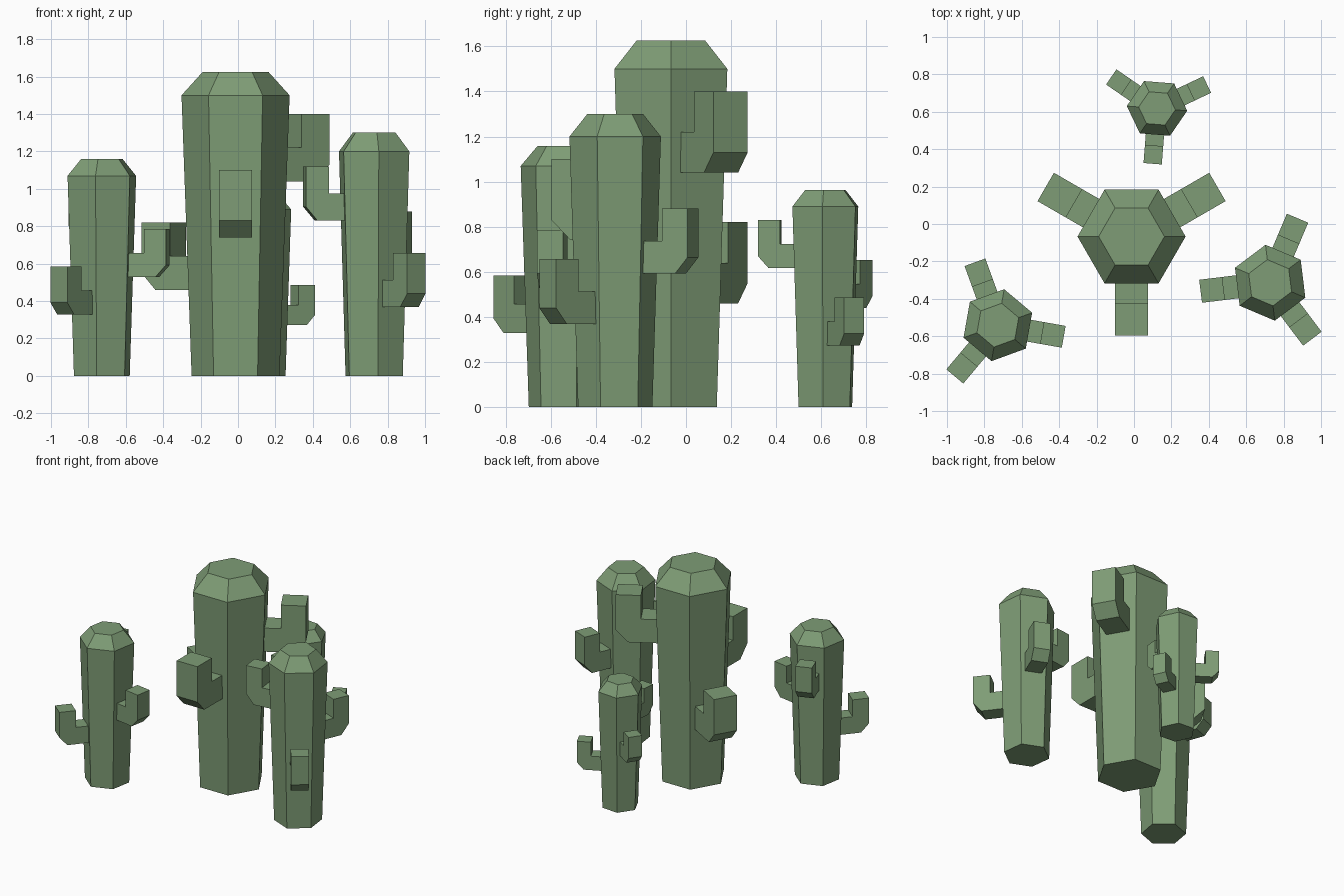
import bpy
import bmesh
from math import radians, sin, cos, pi
from mathutils import Matrix

cube = bpy.data.objects.get("Cube")
if cube:
    bpy.data.objects.remove(cube, do_unlink=True)

# One flat cactus green
COLOR = (0.21, 0.335, 0.18, 1.0)
green = bpy.data.materials.new("cactus_green")
green.use_nodes = True
green.diffuse_color = COLOR
bsdf = green.node_tree.nodes["Principled BSDF"]
bsdf.inputs["Base Color"].default_value = COLOR
bsdf.inputs["Roughness"].default_value = 0.9


def add_object(name, bm, matrix):
    bmesh.ops.recalc_face_normals(bm, faces=bm.faces)
    mesh = bpy.data.meshes.new(name)
    bm.to_mesh(mesh)
    bm.free()
    mesh.materials.append(green)
    obj = bpy.data.objects.new(name, mesh)
    obj.matrix_world = matrix
    bpy.context.scene.collection.objects.link(obj)
    return obj


def trunk(name, matrix):
    """Six-sided trunk widening upward, closed by a bevelled cap."""
    bm = bmesh.new()
    rings = []
    for radius, z in ((0.235, 0), (0.289, 1.5), (0.176, 1.625)):
        rings.append([bm.verts.new((radius * cos(k * pi / 3), radius * sin(k * pi / 3), z))
                      for k in range(6)])
    for low, high in zip(rings, rings[1:]):
        for k in range(6):
            n = (k + 1) % 6
            bm.faces.new((low[k], low[n], high[n], high[k]))
    bm.faces.new(rings[0])
    bm.faces.new(rings[-1])
    add_object(name, bm, matrix)


def arm(name, matrix, angle, z):
    """L-shaped arm with a chamfered elbow, extruded across its width."""
    width = 0.175
    profile = ((0.15, 0), (0.445, 0), (0.53, 0.09), (0.53, 0.36),
               (0.355, 0.36), (0.355, 0.18), (0.15, 0.18))
    bm = bmesh.new()
    face = bm.faces.new([bm.verts.new((r, -width / 2, h)) for r, h in profile])
    side = bmesh.ops.extrude_face_region(bm, geom=[face])["geom"]
    bmesh.ops.translate(bm, vec=(0, width, 0),
                        verts=[v for v in side if isinstance(v, bmesh.types.BMVert)])
    place = Matrix.Translation((0, 0, z)) @ Matrix.Rotation(radians(angle), 4, "Z")
    add_object(name, bm, matrix @ place)


# Each cactus: position, turn in degrees, width scale, height scale
CACTI = {
    "large_cactus": (-0.013, -0.067, 0, 1, 1),
    "front_right_cactus": (-0.728, -0.541, 80, 0.675, 0.713),
    "front_left_cactus": (0.728, -0.314, 157, 0.707, 0.8),
    "back_cactus": (0.123, 0.618, -124.5, 0.56, 0.593),
}
# Arms: direction and underside height
ARMS = {"middle_arm": (270, 0.74), "high_arm": (30, 1.04), "low_arm": (150, 0.46)}

for cactus, (x, y, turn, wide, tall) in CACTI.items():
    matrix = (Matrix.Translation((x, y, 0)) @ Matrix.Rotation(radians(turn), 4, "Z")
              @ Matrix.Diagonal((wide, wide, tall, 1)))
    trunk(cactus + "_trunk", matrix)
    for part, (angle, z) in ARMS.items():
        arm(cactus + "_" + part, matrix, angle, z)
